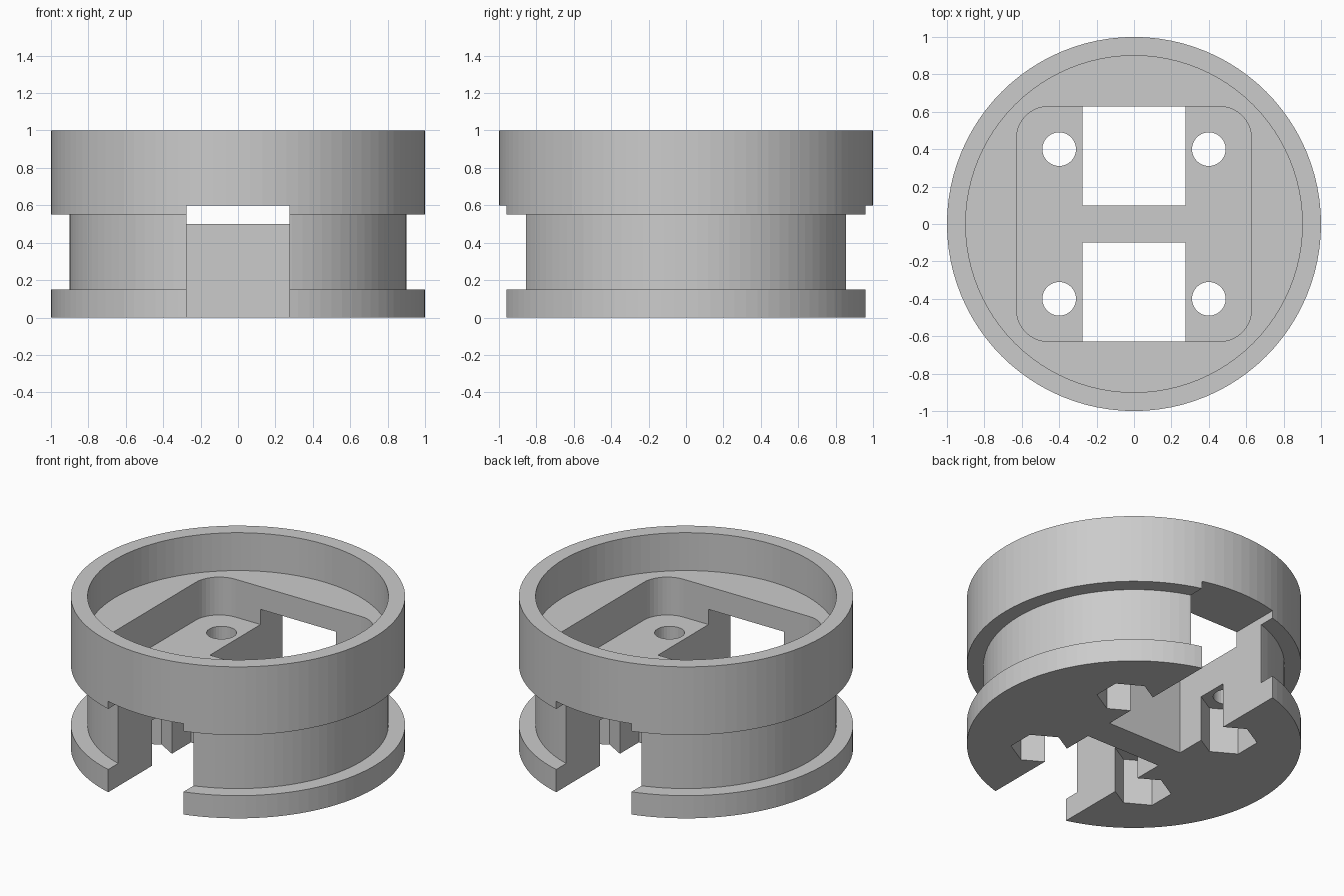
import bpy, bmesh, math

if "Cube" in bpy.data.objects:
    bpy.data.objects.remove(bpy.data.objects["Cube"])

mat = bpy.data.materials.new("plain grey")
mat.diffuse_color = (0.6, 0.6, 0.6, 1)
mat.use_nodes = True
mat.node_tree.nodes["Principled BSDF"].inputs["Base Color"].default_value = mat.diffuse_color


def new_object(name, bm):
    bmesh.ops.recalc_face_normals(bm, faces=bm.faces)
    mesh = bpy.data.meshes.new(name)
    bm.to_mesh(mesh)
    bm.free()
    obj = bpy.data.objects.new(name, mesh)
    bpy.context.collection.objects.link(obj)
    return obj


def prism(name, outline, z0, z1):
    bm = bmesh.new()
    low = [bm.verts.new((x, y, z0)) for x, y in outline]
    high = [bm.verts.new((x, y, z1)) for x, y in outline]
    bm.faces.new(low)
    bm.faces.new(high)
    n = len(outline)
    for i in range(n):
        j = (i + 1) % n
        bm.faces.new((low[i], low[j], high[j], high[i]))
    return new_object(name, bm)


def ring(r, n, cx=0, cy=0, start=0):
    return [(cx + r * math.cos(start + 2 * math.pi * i / n),
             cy + r * math.sin(start + 2 * math.pi * i / n)) for i in range(n)]


def rounded_square(half, r, steps=10):
    pts = []
    for k, (sx, sy) in enumerate([(1, 1), (-1, 1), (-1, -1), (1, -1)]):
        for i in range(steps + 1):
            a = math.pi / 2 * (k + i / steps)
            pts.append((sx * (half - r) + r * math.cos(a),
                        sy * (half - r) + r * math.sin(a)))
    return pts


# spool body: turned profile with waist groove and shallow top dish
SEG = 96
profile = [(1, 0), (1, 0.15), (0.9, 0.15), (0.9, 0.55), (1, 0.55),
           (1, 1), (0.9, 1), (0.9, 0.75)]
bm = bmesh.new()
loops = [[bm.verts.new((x, y, z)) for x, y in ring(r, SEG)] for r, z in profile]
for a, b in zip(loops, loops[1:]):
    for i in range(SEG):
        j = (i + 1) % SEG
        bm.faces.new((a[i], a[j], b[j], b[i]))
bm.faces.new(loops[0])
bm.faces.new(loops[-1])
body = new_object("spool_body", bm)
body.data.materials.append(mat)

# cutters: square pocket, two side slots, four screw holes and nut recesses
cutters = [prism("pocket_cutter", rounded_square(0.628, 0.17), 0.5, 0.9)]
for s in (-1, 1):
    cutters.append(prism("slot_cutter", [(-0.275, s * 0.1), (0.275, s * 0.1),
                                         (0.275, s * 1.2), (-0.275, s * 1.2)], -0.1, 0.6))
for sx in (-1, 1):
    for sy in (-1, 1):
        cutters.append(prism("nut_cutter", ring(0.175, 6, sx * 0.4, sy * 0.4, math.pi / 6), -0.1, 0.3))
        cutters.append(prism("hole_cutter", ring(0.09, 32, sx * 0.4, sy * 0.4), 0.2, 0.6))

for c in cutters:
    c.hide_render = True
    m = body.modifiers.new("cut", 'BOOLEAN')
    m.operation = 'DIFFERENCE'
    m.solver = 'EXACT'
    m.object = c

# bake the cuts and remove the cutters
graph = bpy.context.evaluated_depsgraph_get()
baked = bpy.data.meshes.new_from_object(body.evaluated_get(graph))
body.modifiers.clear()
body.data = baked
body.data.materials.clear()
body.data.materials.append(mat)
for p in body.data.polygons:
    p.material_index = 0
for c in cutters:
    bpy.data.objects.remove(c)
